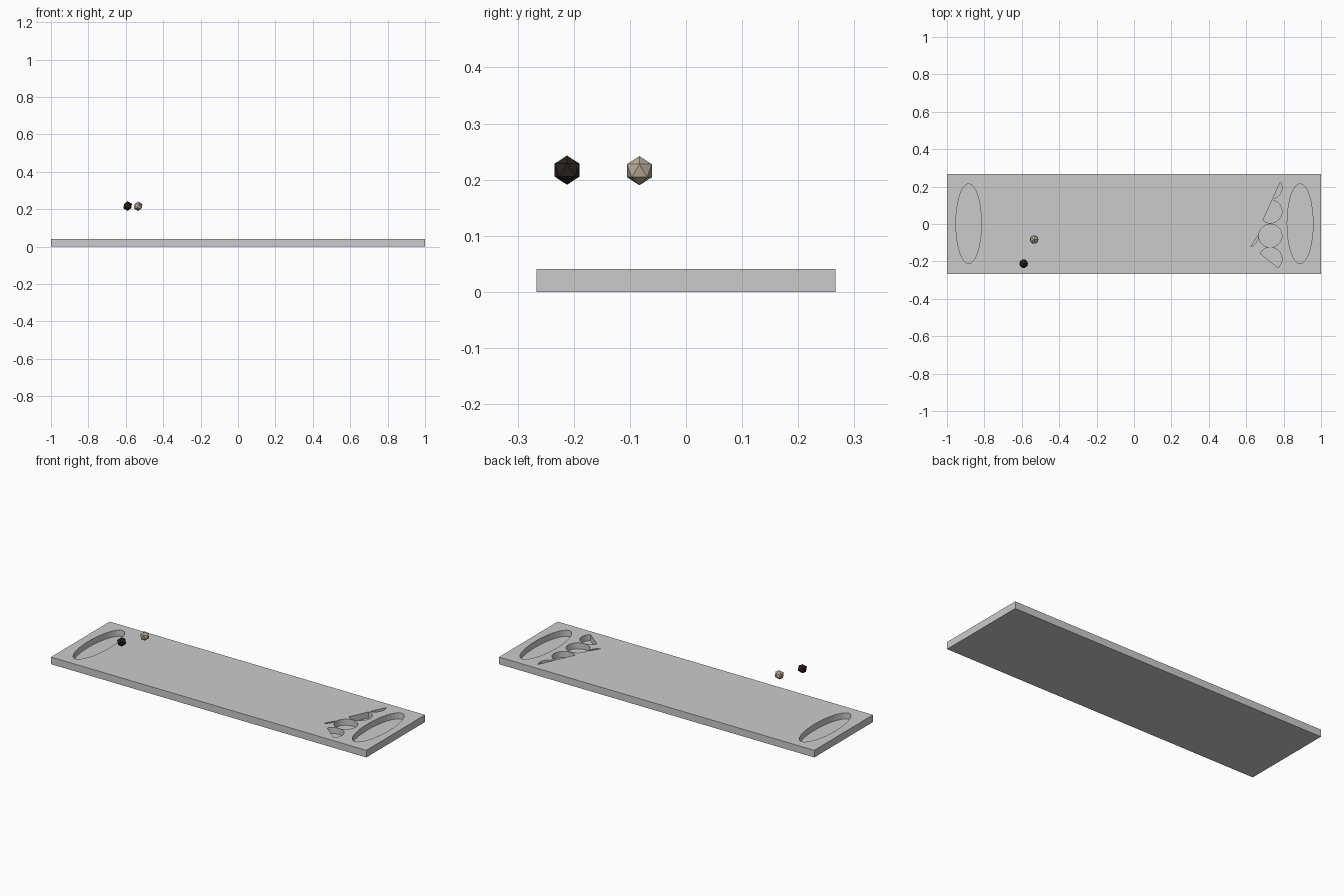
import bpy, bmesh, math
from mathutils import Vector, Matrix

if "Cube" in bpy.data.objects:
    bpy.data.objects.remove(bpy.data.objects["Cube"])

FLOOR = 0.006   # height of the pit floors
TOP = 0.041     # board thickness


def add_object(name, bm):
    mesh = bpy.data.meshes.new(name)
    bm.to_mesh(mesh)
    bm.free()
    obj = bpy.data.objects.new(name, mesh)
    bpy.context.collection.objects.link(obj)
    return obj


def pit_cutter(name, x, y, rx, ry, clip=None, segments=32):
    """Upright elliptical plug; clip = two points, the part right of a->b is kept."""
    bm = bmesh.new()
    mat = Matrix.Translation((x, y, FLOOR)) @ Matrix.Diagonal((rx, ry, 1, 1))
    bmesh.ops.create_circle(bm, cap_ends=True, segments=segments, radius=1, matrix=mat)
    if clip:
        (ax, ay), (bx, by) = clip
        normal = Vector((-(by - ay), bx - ax, 0))
        bmesh.ops.bisect_plane(bm, geom=bm.verts[:] + bm.edges[:] + bm.faces[:],
                               plane_co=(ax, ay, FLOOR), plane_no=normal, clear_outer=True)
    out = bmesh.ops.extrude_face_region(bm, geom=bm.faces[:])
    top = [v for v in out["geom"] if isinstance(v, bmesh.types.BMVert)]
    bmesh.ops.translate(bm, verts=top, vec=(0, 0, 0.1))
    bmesh.ops.recalc_face_normals(bm, faces=bm.faces[:])
    obj = add_object(name, bm)
    obj.hide_render = True
    return obj


# Board slab
bm = bmesh.new()
bmesh.ops.create_cube(bm, size=1, matrix=Matrix.Translation((0, 0, TOP / 2))
                      @ Matrix.Diagonal((2, 0.532, TOP, 1)))
board = add_object("board", bm)

# Large end pits, then the small pits cut off along slanted lines
upper_line = ((0.69, 0.02), (0.785, 0.23))
lower_line = ((0.775, -0.238), (0.676, -0.158))
sliver_line = ((0.635, -0.105), (0.664, -0.058))
R = 0.062
cutters = [
    pit_cutter("left_store_cutter", -0.884, 0.002, 0.068, 0.213),
    pit_cutter("right_store_cutter", 0.888, 0.002, 0.069, 0.213),
    pit_cutter("pit_cutter_1", 0.729, 0.195, R, R, upper_line),
    pit_cutter("pit_cutter_2", 0.729, 0.067, R, R, upper_line),
    pit_cutter("pit_cutter_3", 0.729, -0.063, R, R),
    pit_cutter("pit_cutter_4", 0.729, -0.187, R, R, lower_line[::1]),
    pit_cutter("pit_cutter_5", 0.603, -0.063, R, R, sliver_line),
]

# Carve the pits and bake the result
for c in cutters:
    mod = board.modifiers.new(c.name, "BOOLEAN")
    mod.operation = "DIFFERENCE"
    mod.solver = "EXACT"
    mod.object = c
depsgraph = bpy.context.evaluated_depsgraph_get()
board.data = bpy.data.meshes.new_from_object(board.evaluated_get(depsgraph))
board.modifiers.clear()
for c in cutters:
    bpy.data.objects.remove(c)

# Two faceted playing stones floating above the board
for name, loc, color in (("dark_stone", (-0.59, -0.212, 0.217), (0.025, 0.016, 0.012, 1)),
                         ("pale_stone", (-0.534, -0.083, 0.216), (0.48, 0.42, 0.32, 1))):
    bm = bmesh.new()
    bmesh.ops.create_icosphere(bm, subdivisions=1, radius=0.026,
                               matrix=Matrix.Translation(loc))
    stone = add_object(name, bm)
    mat = bpy.data.materials.new(name)
    mat.diffuse_color = color
    mat.use_nodes = True
    mat.node_tree.nodes["Principled BSDF"].inputs["Base Color"].default_value = mat.diffuse_color
    stone.data.materials.append(mat)
